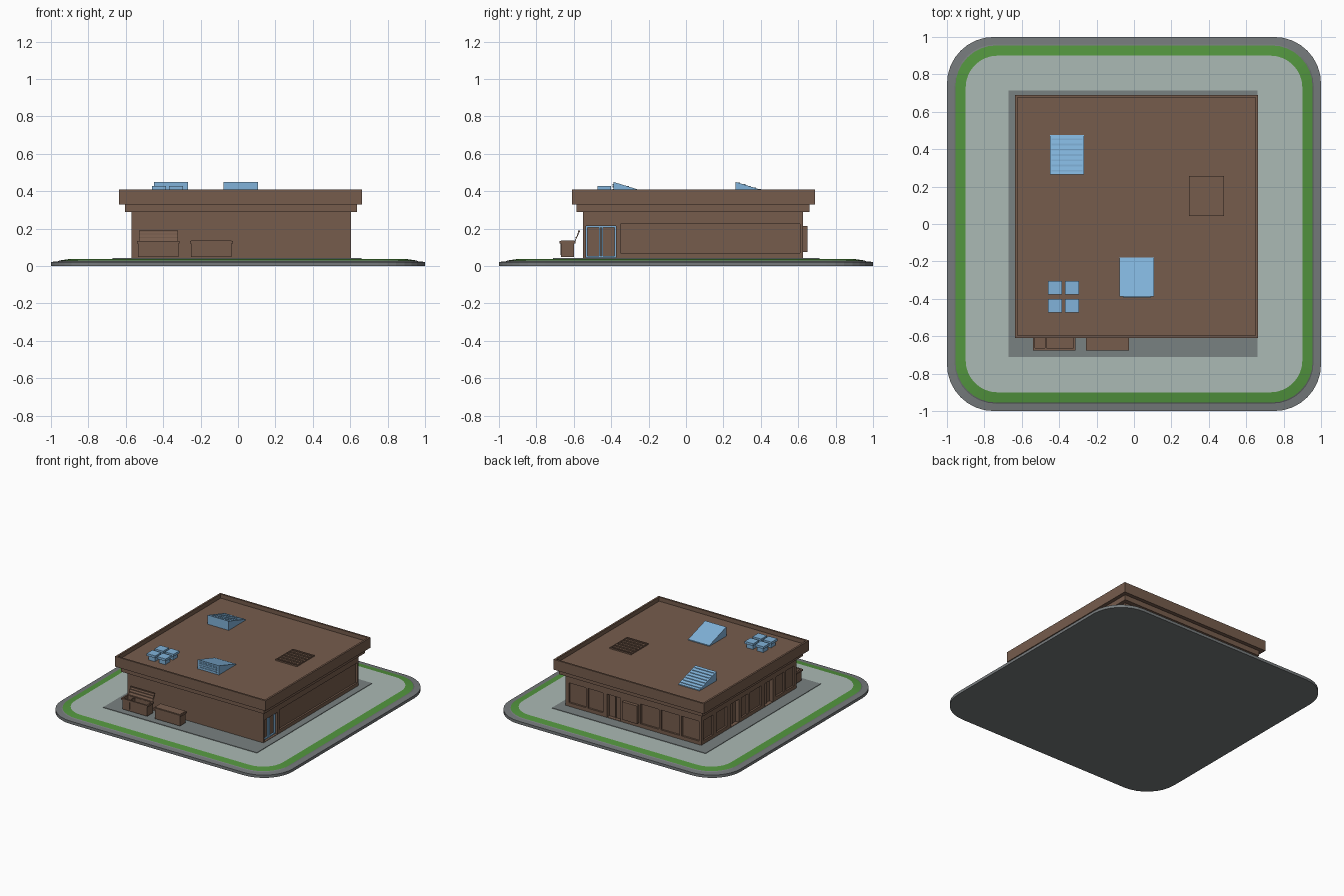
import bpy, bmesh, math
from mathutils import Vector

if "Cube" in bpy.data.objects:
    bpy.data.objects.remove(bpy.data.objects["Cube"])


def mat(name, r, g, b):
    m = bpy.data.materials.new(name)
    m.diffuse_color = (r, g, b, 1)
    m.use_nodes = True
    m.node_tree.nodes["Principled BSDF"].inputs["Base Color"].default_value = m.diffuse_color
    return m


BROWN = mat("brown", 0.18, 0.107, 0.073)
BLUE = mat("blue", 0.22, 0.45, 0.70)
GREEN = mat("green", 0.085, 0.30, 0.048)
PALE = mat("pale", 0.41, 0.49, 0.46)
PAD = mat("pad", 0.19, 0.22, 0.22)
KERB = mat("kerb", 0.18, 0.195, 0.2)


def finish(name, bm, material):
    bmesh.ops.recalc_face_normals(bm, faces=bm.faces)
    me = bpy.data.meshes.new(name)
    bm.to_mesh(me)
    bm.free()
    ob = bpy.data.objects.new(name, me)
    bpy.context.collection.objects.link(ob)
    if material:
        me.materials.append(material)
    return ob


def add_box(bm, x, y, z):
    vs = bmesh.ops.create_cube(bm, size=1)["verts"]
    for v in vs:
        v.co = Vector(r[0] + (r[1] - r[0]) * (c + 0.5) for r, c in zip((x, y, z), v.co))
    return vs


def box(name, x, y, z, material=BROWN):
    bm = bmesh.new()
    add_box(bm, x, y, z)
    return finish(name, bm, material)


def tray(name, x, y, z, rim, depth, material=BROWN):
    """Box whose top is inset by a rim and sunk."""
    bm = bmesh.new()
    add_box(bm, x, y, z)
    top = max(bm.faces, key=lambda f: f.calc_center_median().z)
    bmesh.ops.inset_region(bm, faces=[top], thickness=rim)
    ret = bmesh.ops.extrude_discrete_faces(bm, faces=[top])
    for v in ret["faces"][0].verts:
        v.co.z -= depth
    return finish(name, bm, material)


def rounded_ring(bm, half, radius, z, seg=8):
    vs = []
    for k, (sx, sy) in enumerate(((1, 1), (-1, 1), (-1, -1), (1, -1))):
        for i in range(seg + 1):
            a = math.pi / 2 * (k + i / seg)
            vs.append(bm.verts.new((sx * (half - radius) + radius * math.cos(a),
                                    sy * (half - radius) + radius * math.sin(a), z)))
    return vs


def loft(name, rings, material, cap_bottom=False, cap_top=False):
    bm = bmesh.new()
    loops = [rounded_ring(bm, *r) for r in rings]
    for a, b in zip(loops, loops[1:]):
        n = len(a)
        for i in range(n):
            bm.faces.new((a[i], a[(i + 1) % n], b[(i + 1) % n], b[i]))
    if cap_bottom:
        bm.faces.new(loops[0])
    if cap_top:
        bm.faces.new(loops[-1])
    return finish(name, bm, material)


# Ground slab: kerb, grass strip, paving and dark apron
loft("kerb", [(1, .25, 0), (1, .25, .022), (.96, .22, .026), (.955, .22, .03)], KERB, cap_bottom=True)
loft("grass_strip", [(.955, .22, .03), (.90, .17, .038)], GREEN)
bm = bmesh.new()
f = bm.faces.new(rounded_ring(bm, .90, .17, .038))
f.normal_update()
if f.normal.z < 0:
    f.normal_flip()
paving = bpy.data.meshes.new("paving")
bm.to_mesh(paving)
bm.free()
paving.materials.append(PALE)
bpy.context.collection.objects.link(bpy.data.objects.new("paving", paving))
box("apron", (-.67, .66), (-.71, .715), (.034, .042), PAD)

# Walls with recessed shopfront panels: (start, end, z range, depth)
X0, X1, Y0, Y1 = -.57, .605, -.55, .625
WIN, DOOR = (.07, .225), (.045, .225)
back = [(.43, .575, WIN), (.28, .41, WIN), (.13, .245, DOOR), (-.205, -.045, WIN),
        (-.38, -.22, WIN), (-.55, -.40, WIN)]
left = [(.48, .60, WIN), (.31, .44, WIN), (.16, .26, DOOR), (.05, .13, WIN),
        (-.12, .02, WIN), (-.26, -.16, DOOR), (-.40, -.30, WIN), (-.52, -.42, WIN)]
right = [(-.535, -.375, (.045, .215)), (-.35, .61, WIN)]
walls = box("walls", (X0, X1), (Y0, Y1), (.038, .30))
cut = bmesh.new()
bars = bmesh.new()


def depth(zr):
    return .03 if zr[0] < .06 else .014


for a, b, zr in back:
    d = depth(zr)
    add_box(cut, (a, b), (Y1 - d, Y1 + .05), zr)
    if d > .02:
        m = (a + b) / 2
        add_box(bars, (m - .004, m + .004), (Y1 - d, Y1 - d + .008), zr)
for a, b, zr in left:
    d = depth(zr)
    add_box(cut, (X0 - .05, X0 + d), (a, b), zr)
    if d > .02:
        m = (a + b) / 2
        add_box(bars, (X0 + d - .008, X0 + d), (m - .004, m + .004), zr)
for a, b, zr in right:
    add_box(cut, (X1 - depth(zr), X1 + .05), (a, b), zr)
cutter = finish("panel_cutter", cut, None)
cutter.hide_render = True
cutter.hide_viewport = True
mod = walls.modifiers.new("panels", "BOOLEAN")
mod.object = cutter
mod.solver = "EXACT"
finish("door_bars", bars, BROWN)

# Blue double door frame on the right side
bm = bmesh.new()
xd = (X1 - .032, X1 - .018)
for y in (-.535, -.465, -.453, -.383):
    add_box(bm, xd, (y, y + .008), (.045, .215))
for z in (.045, .207):
    add_box(bm, xd, (-.535, -.375), (z, z + .008))
finish("door_frame", bm, BLUE)

# Projecting display case on the back wall
box("display_case", (-.03, .10), (Y1 - .01, .65), (.075, .215))

# Cornice and parapet with sunken roof
ROOF = .378
box("cornice", (-.605, .635), (-.585, .66), (.29, .335))
tray("parapet_roof", (-.637, .664), (-.61, .69), (.33, .41), .02, .41 - ROOF)


# Sloped roof hoods, tall at the front
def hood(name, x0, x1, y0, y1):
    bm = bmesh.new()
    vs = add_box(bm, (x0, x1), (y0, y1), (ROOF - .005, .45))
    for v in vs:
        if v.co.z > .4 and v.co.y > y0 + .01:
            v.co.z = .385
    return finish(name, bm, BLUE)


hood("vent_hood", -.077, .106, -.388, -.178)
bm = bmesh.new()
for z in (.39, .405, .42, .432):
    add_box(bm, (-.06, .09), (-.392, -.385), (z, z + .007))
finish("vent_grille", bm, BLUE)
hood("louvred_hood", -.449, -.266, .265, .475)
bm = bmesh.new()
for i in range(7):
    y = .28 + i * .028
    z = .45 - (y - .265) * .31
    add_box(bm, (-.44, -.275), (y, y + .010), (z - .01, z + .001))
finish("hood_louvres", bm, BLUE)

# Flat brown roof grille
tray("roof_grille_frame", (.295, .48), (.043, .257), (ROOF - .005, ROOF + .01), .012, .008)
bm = bmesh.new()
for i in range(5):
    y = .068 + i * .037
    add_box(bm, (.305, .47), (y, y + .018), (ROOF, ROOF + .009))
finish("roof_grille_slats", bm, BROWN)

# Four cooling units with raised round fans
for x in (-.422, -.332):
    for y in (-.437, -.340):
        box("cooling_base", (x - .028, x + .028), (y - .028, y + .028), (ROOF - .005, .41), BLUE)
        box("cooling_lid", (x - .037, x + .037), (y - .036, y + .036), (.41, .428), BLUE)


# Waste bins, one with its lid raised
def bin_body(name, x0, x1, is_open):
    tray(name, (x0 + .006, x1 - .006), (-.668, -.598), (.048, .13), .008, .06 if is_open else .004)
    bm = bmesh.new()
    for x in ((x0, x0 + .012), (x1 - .012, x1)):
        add_box(bm, x, (-.675, -.59), (.122, .135))
    for y in ((-.675, -.663), (-.602, -.59)):
        add_box(bm, (x0, x1), y, (.122, .135))
    finish(name + "_rim", bm, BROWN)


bin_body("open_bin", -.54, -.312, True)
box("open_bin_divider", (-.475, -.469), (-.67, -.60), (.06, .13))
bin_body("closed_bin", -.257, -.028, False)
box("closed_bin_lid", (-.25, -.035), (-.668, -.598), (.122, .138))
bm = bmesh.new()
for v in add_box(bm, (-.53, -.322), (-.597, -.592), (.132, .19)):
    v.co.y += (v.co.z - .132) * .45
for z in (.15, .168, .183):
    y = -.597 + (z - .132) * .45
    add_box(bm, (-.53, -.322), (y - .003, y + .006), (z, z + .006))
finish("raised_lid", bm, BROWN)
